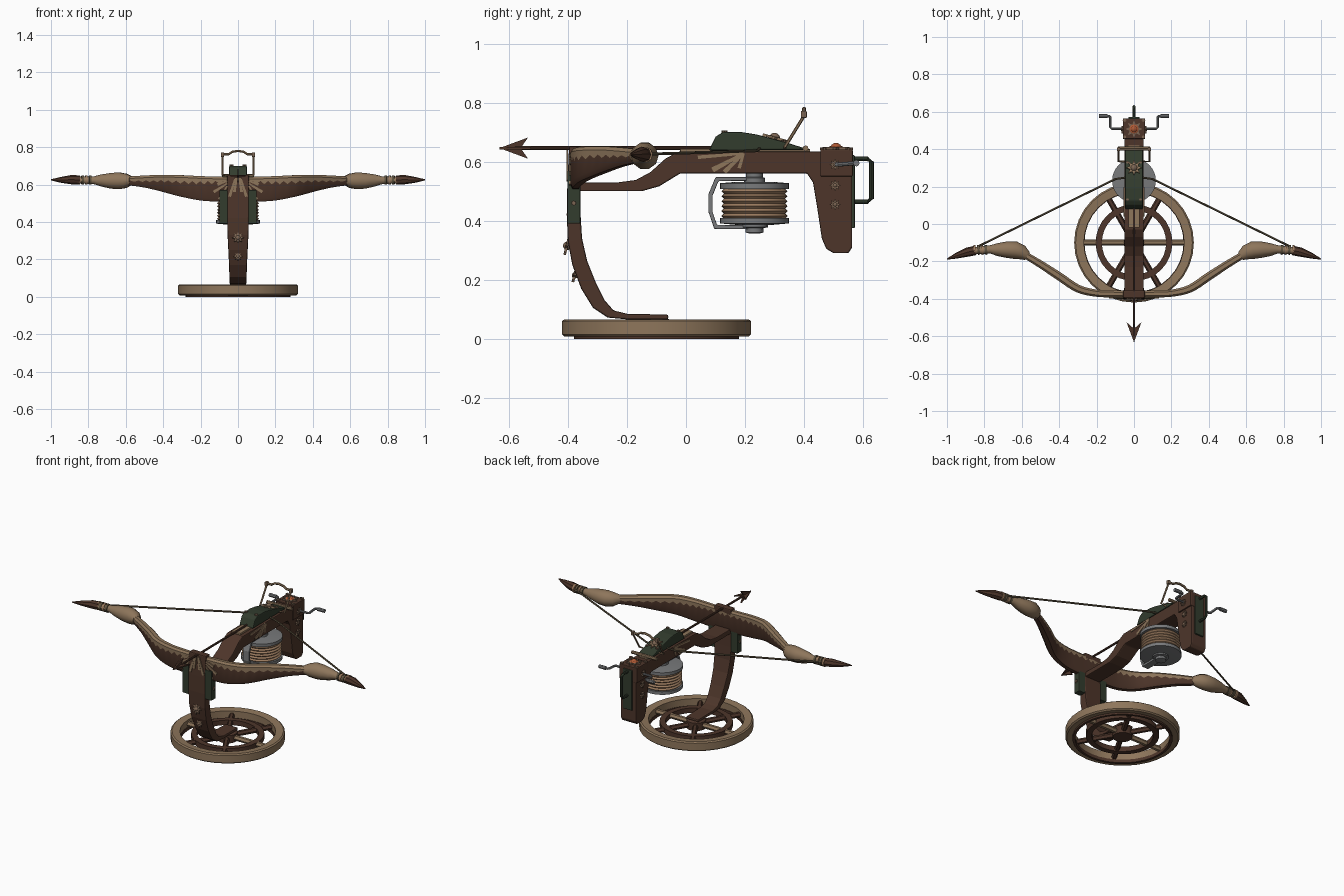
import bpy, bmesh, math
from mathutils import Vector, Matrix

if "Cube" in bpy.data.objects:
    bpy.data.objects.remove(bpy.data.objects["Cube"])

def mat(name, c):
    m = bpy.data.materials.new(name)
    m.diffuse_color = (*c, 1)
    m.use_nodes = True
    m.node_tree.nodes["Principled BSDF"].inputs["Base Color"].default_value = m.diffuse_color
    return m
BROWN = mat("dark wood", (.075, .036, .023))
TAN = mat("pale wood", (.27, .18, .105))
GREEN = mat("dark green iron", (.032, .045, .027))
GREY = mat("grey steel", (.19, .195, .2))
DRUM = mat("rope tan", (.33, .2, .115))
CORD = mat("bowstring", (.11, .085, .05))
BRASS = mat("dull bronze", (.2, .13, .085))
RED = mat("red gem", (.42, .1, .035))

def finish(name, bm, *mats, smooth=None, bevel=0):
    bmesh.ops.recalc_face_normals(bm, faces=bm.faces)
    me = bpy.data.meshes.new(name)
    bm.to_mesh(me); bm.free()
    ob = bpy.data.objects.new(name, me)
    bpy.context.collection.objects.link(ob)
    for m in mats:
        me.materials.append(m)
    if bevel:
        b = ob.modifiers.new("bevel", 'BEVEL')
        b.width, b.segments, b.limit_method = bevel, 2, 'ANGLE'
    if smooth:
        bpy.context.view_layer.objects.active = ob
        ob.select_set(True)
        bpy.ops.object.shade_smooth_by_angle(angle=math.radians(smooth))
        ob.select_set(False)
    return ob

def loft(name, rings, *mats, rule=None, closed=False, **kw):
    """Skin a list of equal-length point rings; rule(i, j) picks a material."""
    bm = bmesh.new()
    vs = [[bm.verts.new(p) for p in r] for r in rings]
    n = len(vs[0])
    pairs = list(zip(vs, vs[1:])) + ([(vs[-1], vs[0])] if closed else [])
    for i, (a, b) in enumerate(pairs):
        for j in range(n):
            f = bm.faces.new((a[j], a[(j+1) % n], b[(j+1) % n], b[j]))
            if rule:
                f.material_index = rule(i, j)
    if not closed:
        bm.faces.new(vs[0]); bm.faces.new(vs[-1])
    return finish(name, bm, *mats, **kw)

def tube(name, pts, r, m, n=8):
    """Round bar along a path; r is one radius or one per point."""
    P = [Vector(p) for p in pts]
    rs = r if isinstance(r, (list, tuple)) else [r] * len(P)
    rings = []
    for i, p in enumerate(P):
        t = (P[min(i+1, len(P)-1)] - P[max(i-1, 0)]).normalized()
        u = t.cross(Vector((0, 0, 1)) if abs(t.z) < .8 else Vector((1, 0, 0))).normalized()
        w = t.cross(u)
        rings.append([p + rs[i] * (u * math.cos(a) + w * math.sin(a))
                      for a in (math.tau * k / n for k in range(n))])
    return loft(name, rings, m, smooth=40)

def prism(name, yz, w, m, bevel=0.005):
    """Side profile in y, z extruded to half width w."""
    return loft(name, [[(x, y, z) for y, z in yz] for x in (-w, w)], m, bevel=bevel)

def box(name, lo, hi, m, bevel=.004):
    bm = bmesh.new()
    bmesh.ops.create_cube(bm, size=1)
    for v in bm.verts:
        v.co = [(l + h) / 2 + c * (h - l) for l, h, c in zip(lo, hi, v.co)]
    return finish(name, bm, m, bevel=bevel)

def lathe(name, prof, cx, cy, m, n=32, closed=False):
    """Spin (radius, z) points about a vertical axis."""
    rings = [[(cx + r * math.cos(math.tau * k / n), cy + r * math.sin(math.tau * k / n), z)
              for k in range(n)] for r, z in prof]
    return loft(name, rings, m, closed=closed, smooth=35)

def rosette(name, loc, d, r, m, centre):
    """Eight-pointed star with a domed centre, facing d."""
    M = Matrix.Translation(loc) @ Vector(d).to_track_quat('Z', 'Y').to_matrix().to_4x4()
    star = [[M @ Vector((q * math.cos(math.tau*k/16), q * math.sin(math.tau*k/16), z))
             for k in range(16) for q in [r if k % 2 == 0 else r * .55]] for z in (-.003, .006)]
    loft(name, star, m)
    bm = bmesh.new()
    bmesh.ops.create_uvsphere(bm, u_segments=12, v_segments=8, radius=r * .45)
    bm.transform(M)
    finish(name + "_centre", bm, centre, smooth=60)

def ray(name, a, b, w0, w1, normal):
    """Thin tapered painted stripe from a to b."""
    a, b, n = Vector(a), Vector(b), Vector(normal)
    s = (b - a).cross(n).normalized()
    quad = [a - s*w0, a + s*w0, b + s*w1, b - s*w1]
    loft(name, [[q - n*.003 for q in quad], [q + n*.003 for q in quad]], TAN)

# Wheel base: rim, inner ring, spokes, hub
WY = -.1
lathe("wheel_rim", [(.268, .012), (.312, .008), (.32, .015), (.32, .06), (.312, .066), (.268, .062)], 0, WY, TAN, closed=True)
lathe("wheel_lower_ring", [(.265, 0), (.28, 0), (.28, .02), (.265, .02)], 0, WY, BROWN, closed=True)
lathe("wheel_inner_ring", [(.172, .02), (.205, .02), (.205, .05), (.172, .05)], 0, WY, BROWN, closed=True)
lathe("wheel_hub", [(.055, .012), (.055, .06), (.04, .068)], 0, WY, BROWN, 20)
for k in range(6):
    c, s = math.cos(k * math.pi / 3), math.sin(k * math.pi / 3)
    tube("wheel_spoke", [(.03*c, WY + .03*s, .036), (.28*c, WY + .28*s, .036)], .016,
         TAN if k % 3 == 0 else BROWN, 6)

# Curved post: front y,z / back y,z / half width
post = [(-.06, .066, -.06, .082, .042), (-.2, .066, -.2, .085, .044), (-.265, .072, -.245, .096, .045),
        (-.315, .105, -.275, .13, .046), (-.355, .17, -.305, .19, .048), (-.385, .25, -.335, .265, .052),
        (-.40, .33, -.352, .34, .056), (-.404, .42, -.357, .42, .058), (-.402, .52, -.36, .52, .06),
        (-.396, .652, -.355, .652, .058)]
loft("front_post", [[(-w, a, b), (w, a, b), (w, c, d), (-w, c, d)] for a, b, c, d, w in post],
     BROWN, bevel=.006)
for z, y, r in ((.315, -.402, .032), (.215, -.376, .024)):
    rosette("post_rosette", (0, y, z), (0, -1, .25), r, BRASS, BRASS)
for s in (-1, 1):
    box("post_side_plate", (min(s*.055, s*.1), -.402, .39), (max(s*.055, s*.1), -.358, .57), GREEN)
    for z in (.46, .52):
        rosette("plate_bolt", (s*.1, -.38, z), (s, 0, 0), .011, BRASS, BRASS)

# Stock with grip
prism("stock", [(-.365, .5), (-.15, .5), (-.09, .517), (-.02, .56), (.41, .56), (.43, .53), (.445, .44),
                (.46, .34), (.475, .305), (.5, .29), (.55, .29), (.563, .31), (.563, .635), (.42, .635),
                (-.03, .632), (-.07, .61), (-.12, .565), (-.17, .538), (-.23, .53), (-.365, .53)],
      .052, BROWN)
box("rear_block", (-.06, .455, .55), (.06, .565, .642), BROWN)
for s in (-1, 1):
    for (y, z), w in (((.04, .615), .006), ((.09, .572), .009), ((.13, .565), .008), ((.18, .578), .006)):
        ray("stock_stripe", (s*.053, .195, .628), (s*.053, y, z), .004, w, (s, 0, 0))
    for z in (.59, .52, .455):
        rosette("stock_stud", (s*(.062 if z > .56 else .054), .505, z), (s, 0, 0), .02, BRASS, BRASS)

# Bow limbs: x, y, z bottom, z top, thickness, pale share of the height
limb = [(0, -.374, .505, .64, .036, .2), (.1, -.374, .508, .642, .036, .2), (.2, -.37, .515, .645, .038, .25),
        (.3, -.345, .535, .65, .042, .3), (.4, -.28, .562, .652, .044, .35), (.5, -.215, .585, .648, .04, .45),
        (.6, -.155, .598, .642, .036, .5)]
def sample(t):
    i = min(int(t), len(limb) - 2); f = t - i
    a, b, c, d = (limb[min(max(k, 0), len(limb)-1)] for k in (i-1, i, i+1, i+2))
    return [.5 * (2*q + (r-p)*f + (2*p-5*q+4*r-u)*f*f + (3*q-p-3*r+u)*f**3) for p, q, r, u in zip(a, b, c, d)]
for s in (-1, 1):
    rings = []
    for k in range(31):
        x, y, lo, hi, th, sh = sample(k / 5)
        a, b = sample(max(k/5 - .05, 0)), sample(min(k/5 + .05, 6))
        t = Vector((b[0]-a[0], b[1]-a[1])).normalized() * th / 2
        mid = hi - (hi - lo) * (sh + (.09 if k % 2 else -.04))
        sec = [(-.6, lo), (.6, lo), (1, lo + .015), (1, mid), (1, hi - .012), (.5, hi), (-.5, hi),
               (-1, hi - .012), (-1, mid), (-1, lo + .015)]
        rings.append([(s * (x + t.y * o), y - t.x * o, z) for o, z in sec])
    loft("bow_limb", rings, BROWN, TAN, rule=lambda i, j: int(3 <= j <= 7), smooth=35)
    # Pale bulb, wrapped neck, dark tip
    tube("limb_bulb", [(s*.57, -.172, .622), (s*.6, -.152, .62), (s*.635, -.14, .62), (s*.68, -.137, .62),
                       (s*.73, -.137, .622), (s*.77, -.136, .623), (s*.86, -.144, .624)],
         [.024, .04, .047, .044, .034, .022, .018], TAN, 10)
    for i in range(4):
        x = .785 + i * .02
        tube("neck_wrap", [(s*x, -.138, .624), (s*(x+.012), -.139, .624)], .026, DRUM if i % 2 else CORD, 10)
    tube("limb_tip", [(s*.85, -.142, .624), (s*.89, -.15, .626), (s*.95, -.17, .625), (s*1.0, -.188, .625)],
         [.025, .025, .015, .003], BROWN, 8)
    # Bowstring
    tube("bowstring", [(s*.83, -.118, .626), (s*.1, .24, .637), (0, .255, .65)], .0055, CORD, 6)
    # Painted sunburst on the bow centre
    for x, z, y in ((.02, .56, -.402), (.045, .535, -.402), (.1, .52, -.394), (.13, .56, -.394), (.11, .6, -.394)):
        ray("bow_stripe", (s*x*.3, y, .638) if x < .06 else (s*.058, y, .63 - (.63 - z)*.35),
            (s*x, y, z), .004, .008, (0, -1, 0))

# Arrow with four-bladed head
tube("arrow_shaft", [(0, -.58, .646), (0, .12, .646)], .0065, BROWN)
for v in (Vector((1, 0, 0)), Vector((0, 0, 1))):
    n = Vector((v.z, 0, v.x)) * .004
    for s in (-1, 1):
        pts = [Vector((0, -.632, .646)), Vector((0, -.535, .646)) + v*.036*s if v.z else
               Vector((.04*s, -.525, .646)), Vector((0, -.56, .646))]
        loft("arrow_head", [[p - n for p in pts], [p + n for p in pts]], BROWN)

# Green trigger housing
prism("housing", [(.078, .638), (.1, .685), (.125, .7), (.19, .7), (.24, .692), (.33, .668), (.42, .64)],
      .047, GREEN)
prism("housing_rail", [(-.02, .63), (.42, .63), (.42, .643), (-.02, .643)], .03, TAN, .002)
rosette("housing_rosette", (0, .3, .679), (0, .28, 1), .042, TAN, BRASS)
for s in (-1, 1):
    for y in (.13, .33):
        rosette("housing_stud", (s*.035, y, .7 if y < .2 else .668), (0, 0, 1), .01, BRASS, BRASS)

# Sight frame
for s in (-1, 1):
    tube("sight_arm", [(s*.05, .335, .648), (s*.083, .335, .65), (s*.083, .398, .752)], .0055, TAN, 6)
    box("sight_knob", (s*.083 - .009, .389, .748), (s*.083 + .009, .409, .772), BRASS, .003)
tube("sight_bar", [(-.083, .4, .762), (-.05, .4, .762), (-.03, .4, .775), (0, .4, .78), (.03, .4, .775),
                   (.05, .4, .762), (.083, .4, .762)], .007, TAN, 6)
tube("cross_pin", [(-.085, .405, .645), (.085, .405, .645)], .01, TAN)

# Reel under the stock
RY = .232
lathe("reel_top_hub", [(.035, .53), (.035, .545), (.028, .548), (.028, .565)], 0, RY, GREY, 16)
lathe("reel_top_flange", [(.117, .508), (.117, .527), (.06, .532)], 0, RY, GREY)
lathe("reel_bottom_flange", [(.06, .386), (.117, .391), (.117, .41)], 0, RY, GREY)
lathe("reel_bottom_hub", [(.018, .357), (.03, .36), (.03, .375), (.045, .378), (.045, .39)], 0, RY, GREY, 16)
lathe("reel_rope", [(.1 + (.012 if k % 2 else .004), .408 + k*.1/12) for k in range(13)], 0, RY, DRUM)
prism("reel_bracket", [(.25, .548), (.1, .548), (.076, .49), (.076, .43), (.096, .372), (.26, .372),
                       (.26, .384), (.105, .386), (.09, .43), (.09, .485), (.11, .534), (.25, .536)],
      .022, GREY, .003)

# Rear plate, handle, cranks and top gem
box("rear_plate", (-.03, .555, .375), (.03, .572, .622), GREEN)
tube("rear_handle", [(0, .565, .61), (0, .615, .61), (0, .628, .6), (0, .628, .475), (0, .615, .464),
                     (0, .565, .464)], .008, GREEN)
for s in (-1, 1):
    tube("crank", [(s*.05, .51, .59), (s*.12, .51, .59), (s*.126, .516, .59), (s*.126, .57, .595),
                   (s*.132, .577, .595), (s*.145, .577, .595)], .007, GREY)
    tube("crank_grip", [(s*.142, .577, .595), (s*.188, .577, .595)], .011, GREY)
    for y in (.465, .555):
        rosette("block_stud", (s*.05, y, .642), (0, 0, 1), .011, BRASS, BRASS)
rosette("top_rosette", (0, .508, .643), (0, 0, 1), .046, BRASS, RED)
lathe("gem_ring", [(.024, .64), (.024, .65), (.018, .654)], 0, .508, RED, 12)
